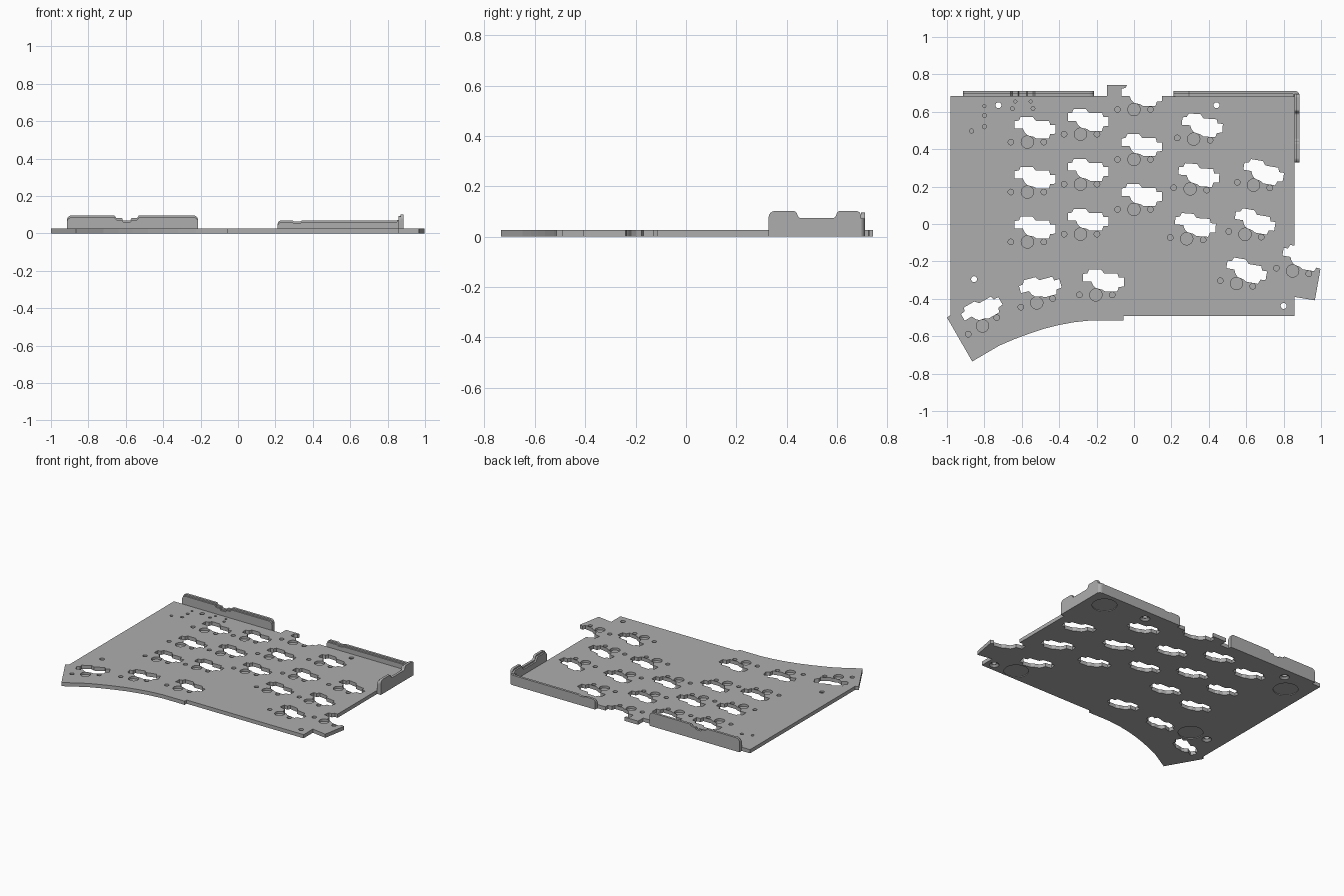
import bpy, bmesh, math
from mathutils import Vector, Matrix

cube = bpy.data.objects.get("Cube")
if cube:
    bpy.data.objects.remove(cube)

grey = bpy.data.materials.new("plain_grey")
grey.use_nodes = True
grey.diffuse_color = (0.42, 0.42, 0.42, 1)
grey.node_tree.nodes["Principled BSDF"].inputs["Base Color"].default_value = (0.42, 0.42, 0.42, 1)

THICK = 0.026
PITCH = 0.267
AXES = {  # profile plane (u, v) and extrusion direction w
    "z": lambda u, v, w: (u, v, w),
    "y": lambda u, v, w: (u, w, v),
    "x": lambda u, v, w: (w, u, v),
}


def rounded(points, steps=6):
    """Replace each (u, v, radius) corner by a smooth curve."""
    out = []
    for i, p in enumerate(points):
        here = Vector(p[:2])
        if len(p) < 3:
            out.append(here)
            continue
        a = (Vector(points[i - 1][:2]) - here).normalized() * p[2]
        b = (Vector(points[(i + 1) % len(points)][:2]) - here).normalized() * p[2]
        for k in range(steps + 1):
            t = k / steps * math.pi / 2
            out.append(here + a * (1 - math.sin(t)) + b * (1 - math.cos(t)))
    return out


def prism(bm, points, lo, hi, axis="z", top_scale=1):
    """Add a closed prism; top_scale tapers the high end about its centre."""
    n = len(points)
    mid = sum((Vector(p) for p in points), Vector((0, 0))) / n
    f = AXES[axis]
    low = [bm.verts.new(f(p[0], p[1], lo)) for p in points]
    tops = [mid + (Vector(p) - mid) * top_scale for p in points]
    high = [bm.verts.new(f(p[0], p[1], hi)) for p in tops]
    bm.faces.new(low[::-1])
    bm.faces.new(high)
    for i in range(n):
        j = (i + 1) % n
        bm.faces.new((low[i], low[j], high[j], high[i]))


def circle(x, y, r, n=24):
    return [(x + r * math.cos(2 * math.pi * k / n), y + r * math.sin(2 * math.pi * k / n))
            for k in range(n)]


def make(name, bm):
    bmesh.ops.recalc_face_normals(bm, faces=bm.faces)
    mesh = bpy.data.meshes.new(name)
    bm.to_mesh(mesh)
    bm.free()
    mesh.materials.append(grey)
    obj = bpy.data.objects.new(name, mesh)
    bpy.context.collection.objects.link(obj)
    return obj


# Base plate outline, with its curved front edge, side tab and rear hook
curve = [(-0.056, -0.515), (-0.225, -0.515), (-0.32, -0.525), (-0.4, -0.54), (-0.48, -0.56),
         (-0.565, -0.588), (-0.64, -0.616), (-0.72, -0.65), (-0.865, -0.735)]
outline = [(-0.98, 0.685), (-0.98, -0.487), (-1, -0.5)] + curve[::-1] + [
    (-0.056, -0.493), (0.858, -0.493), (0.858, -0.39), (0.967, -0.408), (0.997, -0.24),
    (0.858, -0.2), (0.858, 0.685), (-0.03, 0.685), (-0.03, 0.742), (-0.145, 0.742), (-0.145, 0.685)]
bm = bmesh.new()
prism(bm, outline, 0, THICK)
plate = make("base_plate", bm)

# Switch positions: x, y, turn in degrees
keys = [(x, y - PITCH * row, 0)
        for x, y in ((-0.57, 0.438), (-0.286, 0.48), (0, 0.612)) for row in range(3)]
for x, y, turn in ((0.319, 0.454, -4), (0.639, 0.208, -9.8)):
    t = math.radians(turn)
    keys += [(x + PITCH * row * math.sin(t), y - PITCH * row * math.cos(t), turn) for row in range(3)]
keys += [(0.848, -0.251, -9.8), (-0.204, -0.379, 0), (-0.52, -0.422, 15), (-0.81, -0.545, 30)]

# Socket opening, relative to the switch centre
socket = [(-0.068, 0.072), (-0.068, 0.112), (-0.045, 0.115), (-0.036, 0.135), (0.028, 0.135),
          (0.045, 0.114), (0.116, 0.114), (0.122, 0.092), (0.15, 0.092), (0.15, 0.045),
          (0.122, 0.042), (0.114, 0.018), (0.05, 0.018), (0.034, 0.028), (0, 0.036),
          (-0.014, 0.05), (-0.024, 0.072)]

through, pockets, under = bmesh.new(), bmesh.new(), bmesh.new()
for x, y, turn in keys:
    rot = Matrix.Rotation(math.radians(turn), 2)
    centre = Vector((x, y))
    prism(through, [rot @ Vector(p) + centre for p in socket], -0.1, 0.1)
    for dx, r in ((-0.088, 0.015), (0, 0.033), (0.088, 0.015)):
        c = rot @ Vector((dx, 0)) + centre
        prism(pockets, circle(c.x, c.y, r), 0.01, 0.1)

# Small pin pockets near the rear corner
for x, y, r in ((-0.8, 0.63, 0.008), (-0.8, 0.58, 0.011), (-0.8, 0.52, 0.011), (-0.868, 0.497, 0.011),
                (-0.634, 0.655, 0.008), (-0.553, 0.655, 0.008), (-0.65, 0.617, 0.01), (-0.54, 0.617, 0.01)):
    prism(pockets, circle(x, y, r, 16), 0.01, 0.1)

# Screw holes with countersinks below, and round foot recesses
for x, y in ((-0.725, 0.635), (0.441, 0.635), (-0.855, -0.295), (0.8, -0.438)):
    prism(through, circle(x, y, 0.016), -0.1, 0.1)
    prism(under, circle(x, y, 0.034), -0.002, 0.013, top_scale=0.55)
for x, y in ((0.75, 0.6), (0.64, -0.41), (-0.83, 0.52), (-0.72, -0.295)):
    prism(under, circle(x, y, 0.08, 40), -0.05, 0.005)

for name, cutter_bm in (("socket_cutter", through), ("pocket_cutter", pockets), ("underside_cutter", under)):
    cutter = make(name, cutter_bm)
    cutter.hide_render = True
    cutter.hide_set(True)
    cutter.display_type = "WIRE"
    mod = plate.modifiers.new(name, "BOOLEAN")
    mod.operation = "DIFFERENCE"
    mod.solver = "EXACT"
    mod.object = cutter


def wall(name, profile, inner, outer, axis):
    """Upright wall whose inner layer stops a little lower, leaving a lip."""
    pts = rounded(profile)
    step = inner + (outer - inner) * 0.4
    top = max(p[1] for p in pts)
    bm = bmesh.new()
    prism(bm, pts, step, outer, axis)
    prism(bm, [(p[0], p[1] - 0.01 if p[1] > top * 0.5 else p[1]) for p in pts], inner, step, axis)
    return make(name, bm)


# Rear right wall with a centre notch
wall("rear_right_wall", [
    (-0.915, 0), (-0.915, 0.096, 0.025), (-0.66, 0.096), (-0.65, 0.082), (-0.62, 0.082), (-0.615, 0.07),
    (-0.575, 0.07), (-0.57, 0.082), (-0.54, 0.082), (-0.53, 0.096), (-0.213, 0.096, 0.025),
    (-0.213, 0)], 0.683, 0.711, "y")

# Rear left wall with a shallow dip
wall("rear_left_wall", [
    (0.212, 0), (0.212, 0.07, 0.02), (0.29, 0.07), (0.3, 0.064), (0.33, 0.064), (0.345, 0.07),
    (0.86, 0.07), (0.86, 0)], 0.683, 0.711, "y")

# Left side wall with a wide notch
wall("left_side_wall", [
    (0.328, 0), (0.328, 0.102, 0.025), (0.437, 0.102, 0.01), (0.447, 0.074, 0.01), (0.592, 0.074, 0.01),
    (0.602, 0.102, 0.01), (0.695, 0.102, 0.02), (0.695, 0)], 0.857, 0.886, "x")

# Rounded corner between the two left walls
bm = bmesh.new()
prism(bm, rounded([(0.85, 0.68), (0.886, 0.68), (0.886, 0.711, 0.026), (0.85, 0.711)]), 0, 0.072)
make("corner_post", bm)
